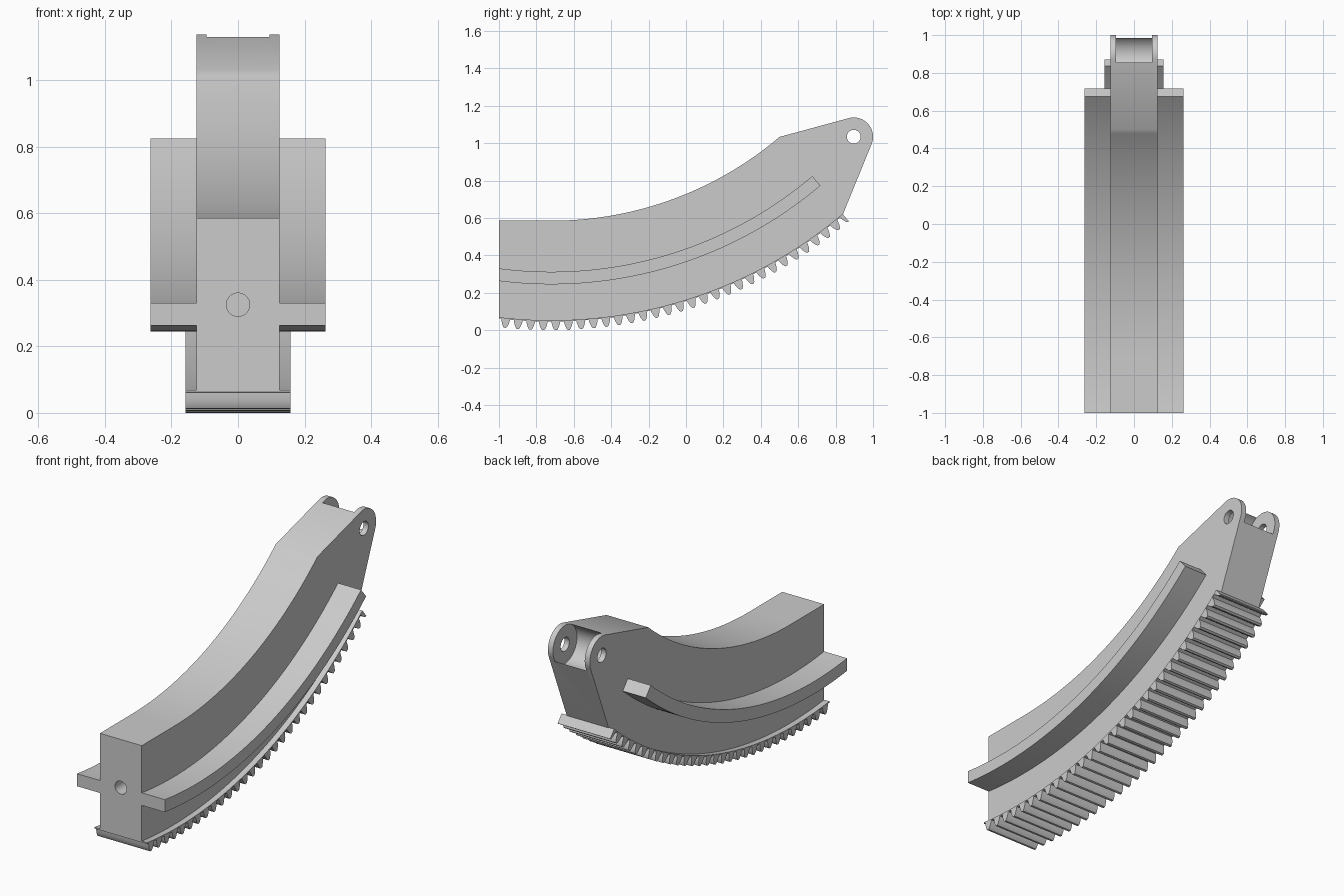
import bpy, bmesh, math
from mathutils import Matrix

cube = bpy.data.objects.get("Cube")
if cube:
    bpy.data.objects.remove(cube, do_unlink=True)

# Shared layout in the (y, z) plane: every curve is concentric
CY, CZ = -0.72, 2.47
R_TOP, R_BOTTOM = 1.885, 2.42
PIVOT_Y, PIVOT_Z, PIVOT_R = 0.897, 1.034, 0.103
FRONT = -1.0
END = 0.70

grey = bpy.data.materials.new("plain grey")
grey.use_nodes = True
colour = (0.6, 0.6, 0.6, 1)
grey.diffuse_color = colour
grey.node_tree.nodes["Principled BSDF"].inputs["Base Color"].default_value = colour


def polar(r, a):
    """Point on the big arc; angle zero is its lowest point."""
    return CY + r * math.sin(a), CZ - r * math.cos(a)


def start(r):
    """Angle where radius r meets the front plane."""
    return math.asin((FRONT - CY) / r)


def arc(r, a, b, n=48):
    return [polar(r, a + (b - a) * i / n) for i in range(n + 1)]


def extrude(name, profile, half_width):
    """Side profile extruded symmetrically across x."""
    bm = bmesh.new()
    face = bm.faces.new([bm.verts.new((-half_width, y, z)) for y, z in profile])
    ext = bmesh.ops.extrude_face_region(bm, geom=[face])
    moved = [v for v in ext["geom"] if isinstance(v, bmesh.types.BMVert)]
    bmesh.ops.translate(bm, verts=moved, vec=(2 * half_width, 0, 0))
    bmesh.ops.recalc_face_normals(bm, faces=bm.faces)
    return finish(name, bm)


def finish(name, bm):
    mesh = bpy.data.meshes.new(name)
    bm.to_mesh(mesh)
    bm.free()
    mesh.materials.append(grey)
    ob = bpy.data.objects.new(name, mesh)
    bpy.context.collection.objects.link(ob)
    return ob


def drill(target, centre, radius, depth, axis, segments=48):
    """Cut a cylinder out of the target and discard the cutter."""
    bm = bmesh.new()
    turn = Matrix.Rotation(math.pi / 2, 4, "Y" if axis == "X" else "X")
    bmesh.ops.create_cone(bm, cap_ends=True, segments=segments, radius1=radius,
                          radius2=radius, depth=depth,
                          matrix=Matrix.Translation(centre) @ turn)
    cutter = finish("cutter", bm)
    cutter.hide_render = True
    mod = target.modifiers.new("cut", "BOOLEAN")
    mod.operation, mod.solver, mod.object = "DIFFERENCE", "EXACT", cutter
    activate(target)
    bpy.ops.object.modifier_apply(modifier=mod.name)
    bpy.data.objects.remove(cutter, do_unlink=True)


def activate(ob):
    bpy.ops.object.select_all(action="DESELECT")
    ob.select_set(True)
    bpy.context.view_layer.objects.active = ob


# Curved beam with a rounded eye at its raised end
top_end = math.asin((0.5 - CY) / R_TOP)
profile = arc(R_BOTTOM, start(R_BOTTOM), END)
eye_from, eye_to = math.radians(-21), math.radians(105)
for i in range(33):
    a = eye_from + (eye_to - eye_from) * i / 32
    profile.append((PIVOT_Y + PIVOT_R * math.cos(a), PIVOT_Z + PIVOT_R * math.sin(a)))
profile += arc(R_TOP, top_end, 0)
profile.append((FRONT, CZ - R_TOP))
beam = extrude("curved_beam", profile, 0.125)

# Fork slot, pivot hole and socket in the front face
drill(beam, (0, PIVOT_Y + 0.002, PIVOT_Z + 0.001), PIVOT_R + 0.001, 0.19, "X", 96)
drill(beam, (0, PIVOT_Y, PIVOT_Z), 0.037, 0.4, "X")
drill(beam, (0, FRONT, 0.325), 0.035, 0.3, "Y")

# Guide rails on both sides, following the beam
R_IN, R_OUT, RAIL_END = 2.158, 2.225, 0.703
rails = []
for name, side in (("left_guide_rail", 1), ("right_guide_rail", -1)):
    rail = extrude(name, arc(R_OUT, start(R_OUT), RAIL_END)
                   + arc(R_IN, RAIL_END, start(R_IN)), 0.0715)
    rail.data.transform(Matrix.Translation((side * 0.191, 0, 0)))
    rails.append(rail)

# Toothed rack under the beam; the last tooth is cut in half
TEETH, FIRST, HEIGHT = 29, -0.1006, 0.046
R_ROOT = 2.424
pitch = (END - FIRST) / TEETH
flank = [(0.0098, 0), (0.0086, 0.3), (0.0068, 0.6), (0.0046, 0.85), (0.0024, 1)]
outline = [polar(R_ROOT, start(R_ROOT))]
for i in range(TEETH + 1):
    mid = FIRST + i * pitch
    outline += [polar(R_ROOT + HEIGHT * h, mid - w) for w, h in flank]
    if i < TEETH:
        outline += [polar(R_ROOT + HEIGHT * h, mid + w) for w, h in reversed(flank)]
outline.append(polar(R_ROOT + HEIGHT, END))
R_BACK = 2.417
outline += arc(R_BACK, END, start(R_BACK))
rack = extrude("toothed_rack", outline, 0.157)

for ob in [beam, rack] + rails:
    activate(ob)
    bpy.ops.object.shade_smooth_by_angle(angle=math.radians(25))
